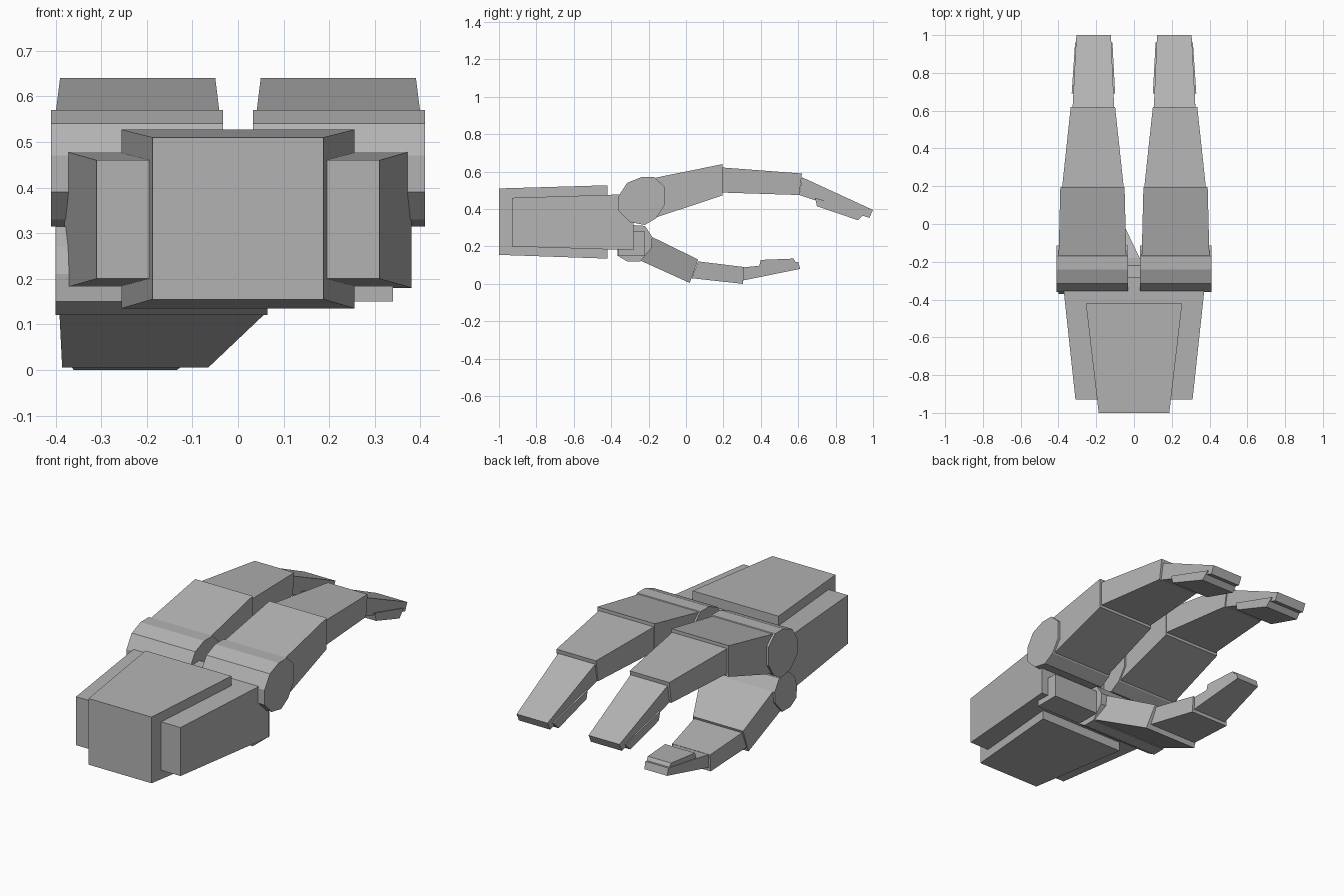
import bpy, bmesh

if "Cube" in bpy.data.objects:
    bpy.data.objects.remove(bpy.data.objects["Cube"])

GREY = (0.45, 0.45, 0.45, 1)
grey = bpy.data.materials.new("plain grey")
grey.use_nodes = True
grey.diffuse_color = GREY
grey.node_tree.nodes["Principled BSDF"].inputs["Base Color"].default_value = GREY


def prism(name, profile, near, far=None, mirror=False):
    """Side profile (y, z) spanned in x; near and far are (y, x_min, x_max) and the width tapers between."""
    far = far or (near[0] + 1, near[1], near[2])
    bm = bmesh.new()
    rims = []
    for side in (1, 2):
        rim = []
        for y, z in profile:
            t = (y - near[0]) / (far[0] - near[0])
            x = near[side] + t * (far[side] - near[side])
            rim.append(bm.verts.new((-x if mirror else x, y, z)))
        rims.append(rim)
    a, b = rims
    bm.faces.new(a)
    bm.faces.new(b[::-1])
    for i in range(len(a)):
        j = (i + 1) % len(a)
        bm.faces.new((a[i], b[i], b[j], a[j]))
    bmesh.ops.recalc_face_normals(bm, faces=bm.faces)
    mesh = bpy.data.meshes.new(name)
    bm.to_mesh(mesh)
    bm.free()
    mesh.materials.append(grey)
    obj = bpy.data.objects.new(name, mesh)
    bpy.context.collection.objects.link(obj)
    return obj


# Palm: a tall core over a wider, lower body
prism("palm_core", [(-1, .155), (-.42, .135), (-.42, .527), (-1, .51)],
      (-1, -.187, .187), (-.42, -.255, .255))
prism("palm_body", [(-.93, .2), (-.28, .18), (-.28, .48), (-.93, .46)],
      (-.93, -.31, .31), (-.28, -.38, .38))

# Two mirrored fingers
for side, flip in (("left", False), ("right", True)):
    prism(side + "_finger_knuckle",
          [(-.17, .57), (-.115, .52), (-.115, .42), (-.16, .35), (-.22, .315),
           (-.3, .33), (-.36, .39), (-.36, .47), (-.315, .54), (-.24, .57)],
          (0, .033, .41), mirror=flip)
    prism(side + "_finger_base", [(-.2, .56), (.195, .64), (.195, .473), (-.16, .355)],
          (-.2, .04, .4), (.2, .05, .39), flip)
    prism(side + "_finger_middle", [(.195, .622), (.62, .59), (.605, .475), (.195, .488)],
          (.2, .055, .38), (.62, .1, .335), flip)
    prism(side + "_finger_tip", [(.62, .57), (1, .395), (.98, .353), (.605, .475)],
          (.62, .105, .325), (1, .122, .305), flip)
    prism(side + "_finger_pad", [(.69, .46), (.7, .415), (.92, .34), (.96, .38)],
          (.69, .1, .33), (.96, .114, .312), flip)

# Thumb, with its stub axle under the palm
prism("thumb_knuckle",
      [(-.22, .31), (-.18, .25), (-.185, .19), (-.245, .12), (-.315, .12),
       (-.365, .15), (-.37, .21), (-.35, .27), (-.3, .315)], (0, -.4, .065))
prism("thumb_axle", [(-.36, .15), (-.22, .15), (-.22, .28), (-.36, .28)], (0, 0, .34))
prism("thumb_base", [(-.18, .25), (.065, .13), (.02, .005), (-.245, .125)],
      (-.18, -.39, .03), (.04, -.385, -.075))
prism("thumb_middle", [(.065, .12), (.31, .09), (.305, 0), (.03, .03)],
      (.04, -.38, -.09), (.31, -.36, -.135))
prism("thumb_tip", [(.305, .088), (.6, .118), (.61, .08), (.305, .018)],
      (.305, -.35, -.145), (.61, -.315, -.18))
prism("thumb_pad", [(.39, .09), (.4, .128), (.575, .135), (.59, .11)],
      (.39, -.335, -.155), (.59, -.312, -.178))
